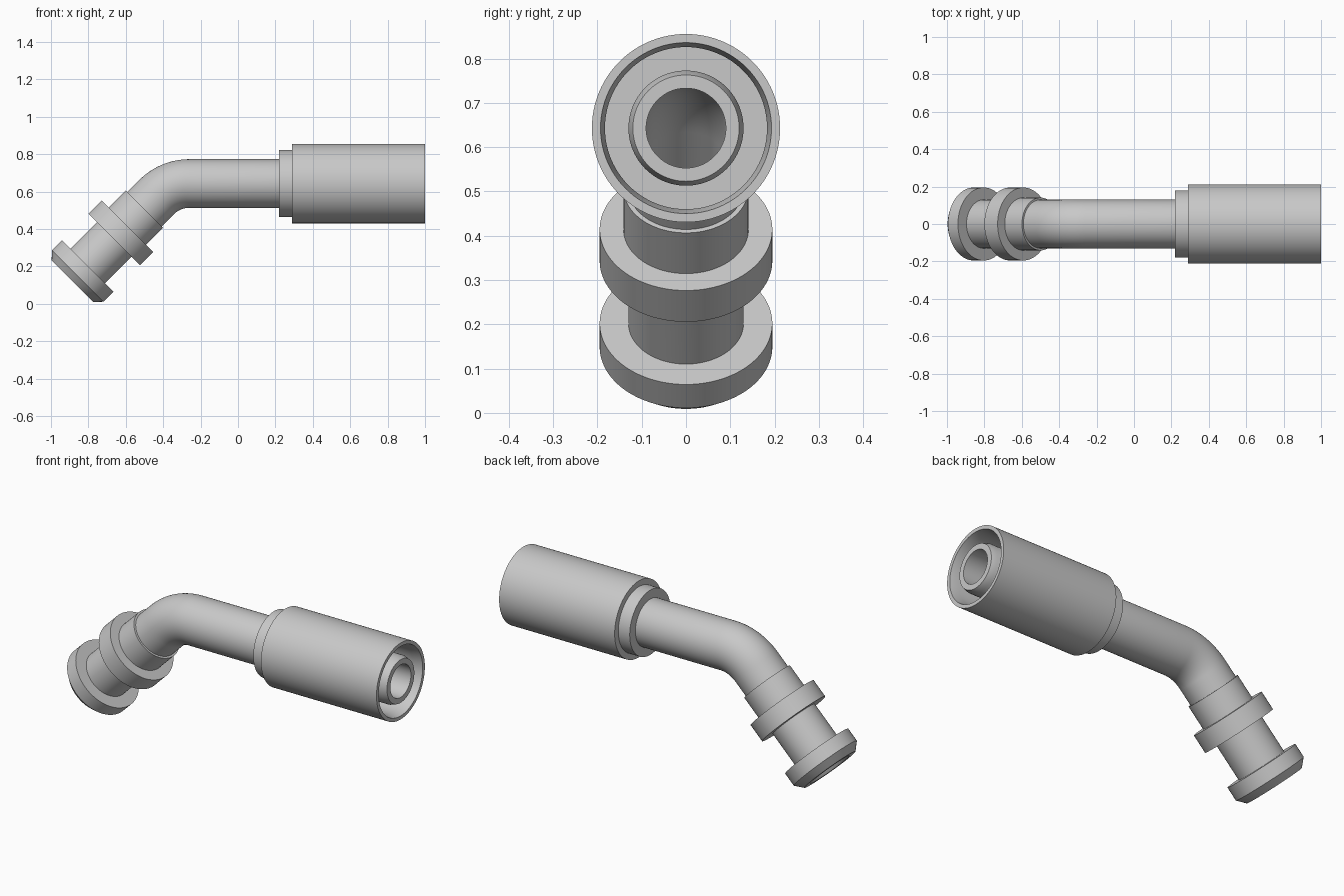
import bpy, bmesh, math
from mathutils import Vector

cube = bpy.data.objects.get("Cube")
if cube:
    bpy.data.objects.remove(cube)

steel = bpy.data.materials.new("light grey steel")
steel.use_nodes = True
colour = (0.58, 0.58, 0.58, 1)
steel.diffuse_color = colour
steel.node_tree.nodes["Principled BSDF"].inputs["Base Color"].default_value = colour

# Centre line: a 45 degree leg, a bend, then a level run ending at x = 1
SEGMENTS = 96
BEND = math.radians(45)
RADIUS = 0.25
LEG = 0.635
ARC = RADIUS * BEND
BEND_X, AXIS_Z = -0.259, 0.643
END = LEG + ARC + 1 - BEND_X


def station(d):
    """Point on the centre line and its tangent angle at distance d."""
    if d >= LEG + ARC:
        return Vector((BEND_X + d - LEG - ARC, 0, AXIS_Z)), 0
    a = BEND - max(0, d - LEG) / RADIUS
    p = Vector((BEND_X - RADIUS * math.sin(a), 0, AXIS_Z - RADIUS + RADIUS * math.cos(a)))
    return p + Vector((math.cos(a), 0, math.sin(a))) * min(0, d - LEG), a


def at_x(x):
    return END - 1 + x


def turned(name, profile):
    """Sweep a closed (distance, radius) profile around the centre line."""
    bm = bmesh.new()
    rings = []
    for d, r in profile:
        p, a = station(d)
        up = Vector((-math.sin(a), 0, math.cos(a)))
        side = Vector((0, 1, 0))
        turns = [math.tau * i / SEGMENTS for i in range(SEGMENTS)]
        rings.append([bm.verts.new(p + r * (up * math.cos(t) + side * math.sin(t))) for t in turns])
    for k, ring in enumerate(rings):
        other = rings[(k + 1) % len(rings)]
        for i in range(SEGMENTS):
            j = (i + 1) % SEGMENTS
            bm.faces.new((ring[i], ring[j], other[j], other[i]))
    bmesh.ops.recalc_face_normals(bm, faces=bm.faces)
    mesh = bpy.data.meshes.new(name)
    bm.to_mesh(mesh)
    bm.free()
    mesh.materials.append(steel)
    obj = bpy.data.objects.new(name, mesh)
    bpy.context.collection.objects.link(obj)
    bpy.ops.object.select_all(action="DESELECT")
    obj.select_set(True)
    bpy.context.view_layer.objects.active = obj
    bpy.ops.object.shade_smooth_by_angle(angle=math.radians(25))


# Hollow bent tube, running on as the hose stem inside the sleeve
bends = [LEG + ARC * i / 16 for i in range(17)]
outer = [(d, 0.13) for d in [0.08] + bends + [at_x(0.97)]] + [(END, 0.12)]
inner = [(d, 0.09) for d in [END] + bends[::-1] + [0.08]]
turned("bent_tube", outer + inner)

# Chamfered flange head with an open, flared mouth
turned("flange_head", [(0, 0.12), (0, 0.158), (0.04, 0.195), (0.115, 0.195),
                       (0.115, 0.12), (0.08, 0.09), (0.04, 0.09)])

# Raised collar and the socket into which the tube fits
turned("collar_and_socket", [(0.315, 0.12), (0.315, 0.195), (0.415, 0.195),
                             (0.415, 0.141), (0.545, 0.141), (0.545, 0.12)])

# Crimp sleeve: stepped shoulder, long shell, recessed floor
turned("crimp_sleeve", [(at_x(0.22), 0.12), (at_x(0.22), 0.18), (at_x(0.29), 0.18),
                        (at_x(0.29), 0.2125), (END, 0.2125), (END, 0.193),
                        (at_x(0.95), 0.183), (at_x(0.36), 0.183), (at_x(0.36), 0.12)])
